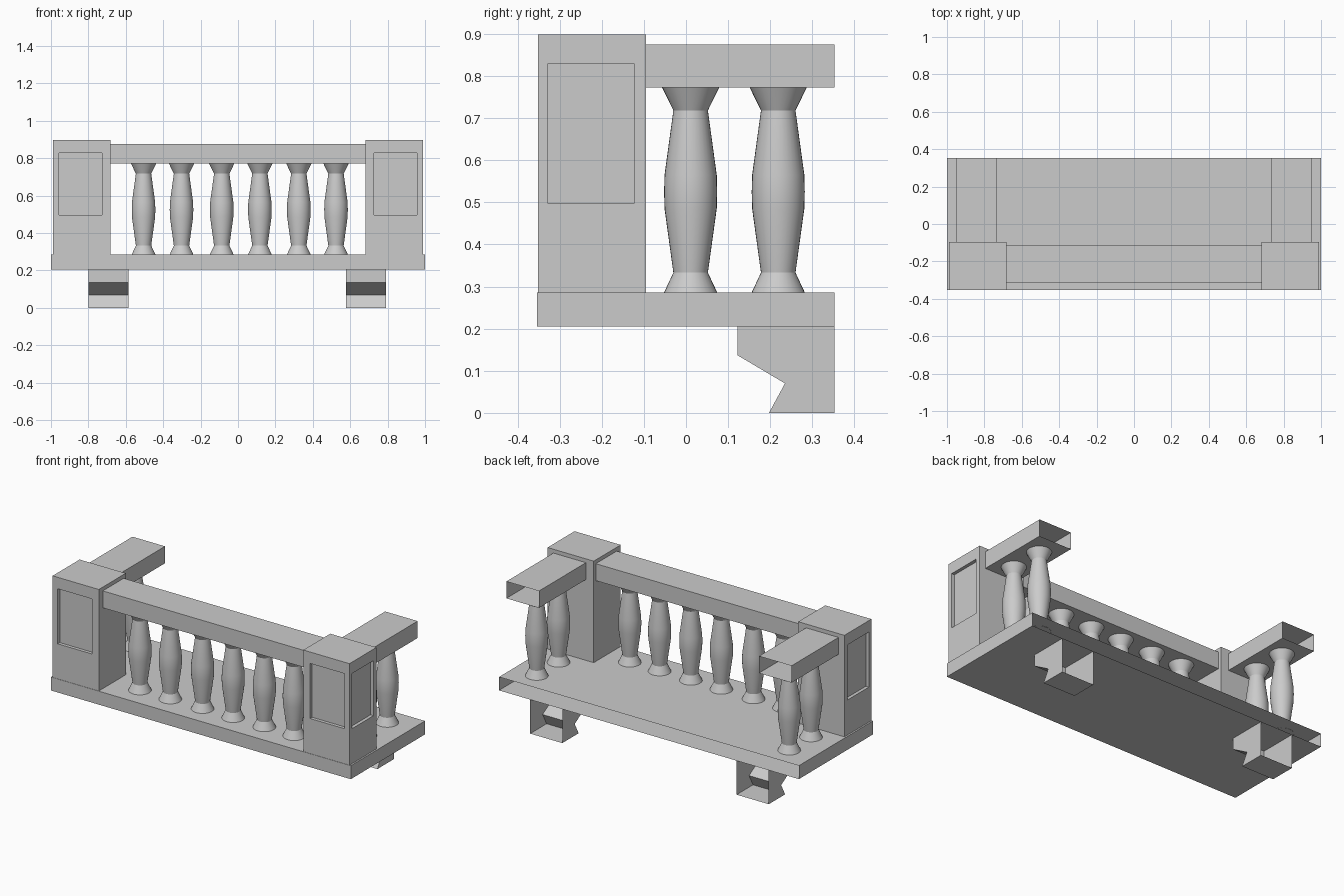
import bpy
import bmesh
import math
from mathutils import Vector

cube = bpy.data.objects.get("Cube")
if cube:
    bpy.data.objects.remove(cube, do_unlink=True)

# One stone colour
stone = bpy.data.materials.new("grey stone")
stone.use_nodes = True
colour = (0.6, 0.6, 0.6, 1)
stone.diffuse_color = colour
stone.node_tree.nodes["Principled BSDF"].inputs["Base Color"].default_value = colour

FLOOR_Z, RAIL_Z, BACK_Y = 0.286, 0.773, 0.353


def add_object(name, bm):
    mesh = bpy.data.meshes.new(name)
    bm.normal_update()
    bm.to_mesh(mesh)
    bm.free()
    mesh.materials.append(stone)
    obj = bpy.data.objects.new(name, mesh)
    bpy.context.collection.objects.link(obj)
    return obj


def prism(profile, x0, x1, open_back=False):
    """Extrude a (y, z) outline along x; optionally leave out the rear wall."""
    bm = bmesh.new()
    face = bm.faces.new([bm.verts.new((x0, y, z)) for y, z in profile])
    extruded = bmesh.ops.extrude_face_region(bm, geom=[face], use_keep_orig=True)
    moved = [v for v in extruded["geom"] if isinstance(v, bmesh.types.BMVert)]
    bmesh.ops.translate(bm, vec=(x1 - x0, 0, 0), verts=moved)
    bmesh.ops.recalc_face_normals(bm, faces=bm.faces[:])
    if open_back:
        rear = [f for f in bm.faces if all(v.co.y > BACK_Y - 0.001 for v in f.verts)]
        bmesh.ops.delete(bm, geom=rear, context="FACES")
    return bm


def box(x0, x1, y0, y1, z0, z1, open_back=False):
    return prism([(y0, z0), (y1, z0), (y1, z1), (y0, z1)], x0, x1, open_back)


def recess_panel(bm, direction, axis, low, high, z0, z1, depth=0.02):
    """Sink a rectangular panel into the face that looks along direction."""
    bm.normal_update()
    normal = Vector(direction)
    face = max(bm.faces, key=lambda f: f.normal.dot(normal) * f.calc_area())
    centre = face.calc_center_median()
    bmesh.ops.inset_individual(bm, faces=[face], thickness=0.03)
    for v in face.verts:
        v.co[axis] = low if v.co[axis] < centre[axis] else high
        v.co.z = z0 if v.co.z < centre.z else z1
    cap = bmesh.ops.extrude_discrete_faces(bm, faces=[face])["faces"][0]
    bmesh.ops.translate(bm, vec=-depth * normal, verts=cap.verts[:])


def baluster(name, x, y, segments=32):
    """Turned spindle with flared ends and a swelling belly."""
    profile = [(0.064, FLOOR_Z - 0.002), (0.041, 0.333), (0.062, 0.485),
               (0.063, 0.525), (0.062, 0.565), (0.041, 0.718), (0.068, RAIL_Z)]
    bm = bmesh.new()
    verts = [bm.verts.new((r, 0, z)) for r, z in profile]
    edges = [bm.edges.new(pair) for pair in zip(verts, verts[1:])]
    bmesh.ops.spin(bm, geom=verts + edges, cent=(0, 0, 0), axis=(0, 0, 1),
                   angle=math.tau, steps=segments)
    bmesh.ops.remove_doubles(bm, verts=bm.verts[:], dist=0.0005)
    bmesh.ops.recalc_face_normals(bm, faces=bm.faces[:])
    obj = add_object(name, bm)
    obj.location = (x, y, 0)
    bpy.ops.object.select_all(action="DESELECT")
    obj.select_set(True)
    bpy.context.view_layer.objects.active = obj
    bpy.ops.object.shade_smooth_by_angle(angle=math.radians(25))


# Floor slab, open towards the wall
add_object("floor_slab", box(-1, 1, -0.354, BACK_Y, 0.205, FLOOR_Z, True))

# Front handrail and its balusters
add_object("front_rail", box(-0.682, 0.682, -0.314, -0.115, RAIL_Z, 0.875))
for i, x in enumerate((-0.505, -0.302, -0.087, 0.117, 0.325, 0.524)):
    baluster(f"front_baluster_{i + 1}", x, -0.213)

for side, s in (("left", 1), ("right", -1)):
    # Corner post with sunken panels on the front and outer faces
    x0, x1 = sorted((s * 0.682, s * 0.99))
    post = box(x0, x1, -0.352, -0.095, FLOOR_Z, 0.898)
    p0, p1 = sorted((s * 0.727, s * 0.956))
    recess_panel(post, (0, -1, 0), 0, p0, p1, 0.497, 0.829)
    recess_panel(post, (s, 0, 0), 1, -0.328, -0.124, 0.497, 0.829)
    add_object(f"{side}_post", post)

    # Side handrail and balusters
    x0, x1 = sorted((s * 0.734, s * 0.951))
    add_object(f"{side}_rail", box(x0, x1, -0.095, BACK_Y, RAIL_Z, 0.875, True))
    for i, y in enumerate((0.011, 0.219)):
        baluster(f"{side}_baluster_{i + 1}", s * 0.842, y)

    # Notched support bracket below the slab
    outline = [(BACK_Y, 0.205), (0.122, 0.205), (0.122, 0.137),
               (0.235, 0.07), (0.197, 0), (BACK_Y, 0)]
    mid = 0.685 if s > 0 else -0.692
    add_object(f"{side}_bracket", prism(outline, mid - 0.107, mid + 0.107, True))
